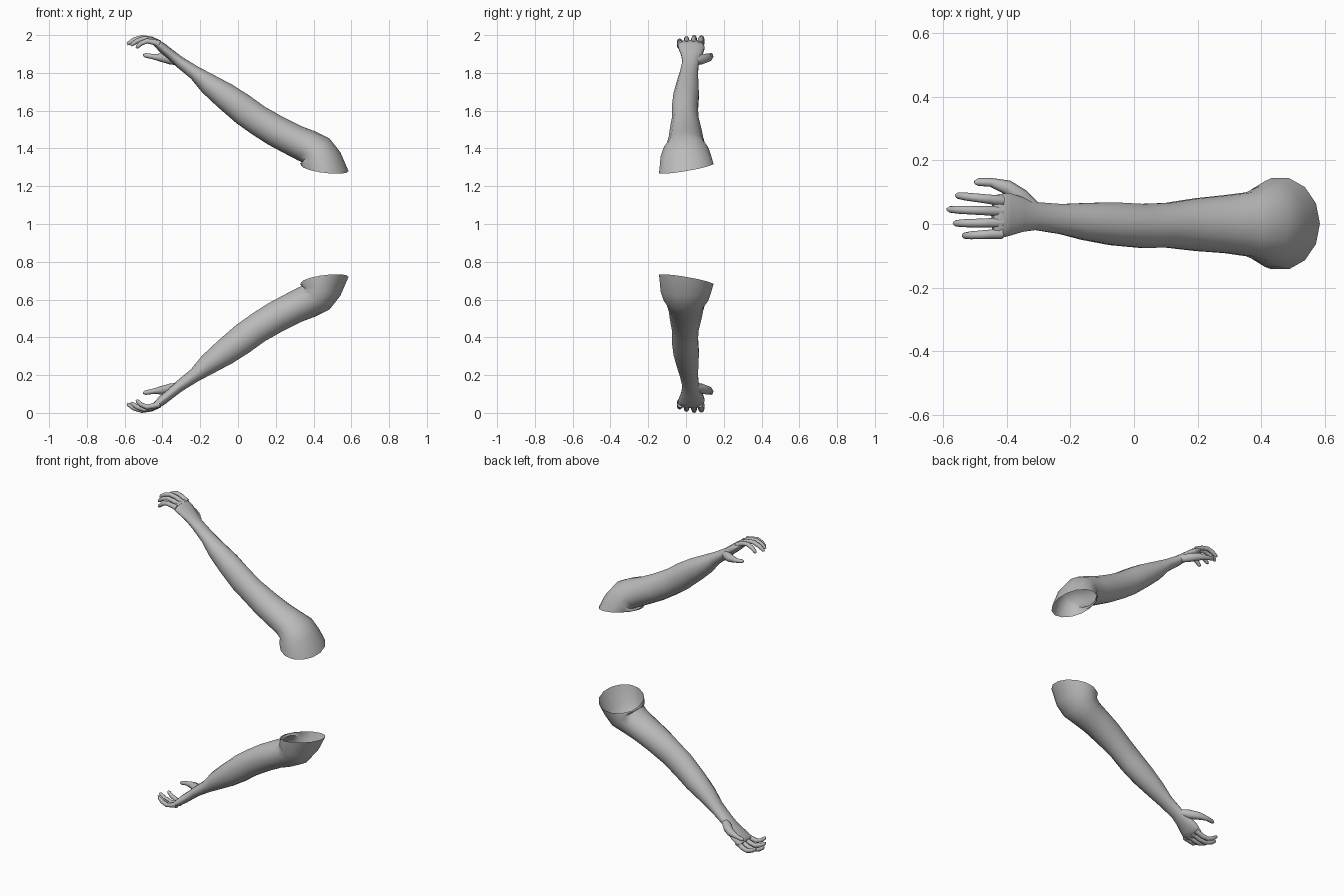
import bpy, bmesh, math
from mathutils import Vector

if "Cube" in bpy.data.objects:
    bpy.data.objects.remove(bpy.data.objects["Cube"])

MID = 1.0  # height of the plane between the two arms
skin = bpy.data.materials.new("plain grey")
skin.diffuse_color = (0.5, 0.5, 0.5, 1)
skin.use_nodes = True
skin.node_tree.nodes["Principled BSDF"].inputs["Base Color"].default_value = skin.diffuse_color


def loft(name, rings, cap_start=True, cap_end=False):
    """Skin a list of point rings; a mirror makes the matching lower part."""
    bm = bmesh.new()
    vs = [[bm.verts.new(p - Vector((0, 0, MID))) for p in r] for r in rings]
    n = len(vs[0])
    for a, b in zip(vs, vs[1:]):
        for i in range(n):
            j = (i + 1) % n
            bm.faces.new((a[i], a[j], b[j], b[i]))
    if cap_start:
        bm.faces.new(vs[0])
    if cap_end:
        bm.faces.new(vs[-1])
    bmesh.ops.recalc_face_normals(bm, faces=bm.faces)
    me = bpy.data.meshes.new(name)
    bm.to_mesh(me)
    bm.free()
    me.materials.append(skin)
    ob = bpy.data.objects.new(name, me)
    ob.location.z = MID
    bpy.context.collection.objects.link(ob)
    bpy.context.view_layer.objects.active = ob
    ob.select_set(True)
    bpy.ops.object.shade_smooth_by_angle(angle=math.radians(60))
    ob.select_set(False)
    m = ob.modifiers.new("lower copy", 'MIRROR')
    m.use_axis = (False, False, True)
    m.use_mirror_merge = False
    return ob


def section(xt, zt, xb, zb, y0, y1, tilt=0.0, n=14):
    """Oval ring between a top point, a bottom point and two side limits."""
    mid = Vector(((xt + xb) / 2, (y0 + y1) / 2, (zt + zb) / 2))
    up = Vector(((xt - xb) / 2, 0, (zt - zb) / 2))
    ring = []
    for i in range(n):
        a = 2 * math.pi * i / n
        y = math.sin(a) * (y1 - y0) / 2
        ring.append(mid + up * math.cos(a) + Vector((0, y, tilt * y)))
    return ring


def tube(path, radii, n=8):
    """Rings around a path running in the xz direction."""
    pts = [Vector(p) for p in path]
    rings = []
    for i, (p, r) in enumerate(zip(pts, radii)):
        d = (pts[min(i + 1, len(pts) - 1)] - pts[max(i - 1, 0)]).normalized()
        u = d.cross(Vector((0, 1, 0))).normalized()
        v = d.cross(u)
        rings.append([p + r * (u * math.cos(2 * math.pi * k / n) + v * math.sin(2 * math.pi * k / n))
                      for k in range(n)])
    return rings


# palm, forearm, upper arm and open shoulder
arm = [
    (-0.440, 1.972, -0.448, 1.948, -0.045, 0.088),
    (-0.420, 1.975, -0.437, 1.935, -0.048, 0.094),
    (-0.385, 1.953, -0.410, 1.907, -0.040, 0.100),
    (-0.340, 1.918, -0.365, 1.870, -0.026, 0.086),
    (-0.295, 1.884, -0.325, 1.832, -0.020, 0.070),
    (-0.210, 1.832, -0.250, 1.770, -0.033, 0.064),
    (-0.130, 1.790, -0.190, 1.697, -0.051, 0.067),
    (-0.030, 1.737, -0.110, 1.622, -0.068, 0.070),
    (0.060, 1.680, -0.010, 1.535, -0.077, 0.065),
    (0.140, 1.622, 0.070, 1.478, -0.076, 0.068),
    (0.240, 1.565, 0.160, 1.420, -0.087, 0.083),
    (0.335, 1.518, 0.250, 1.372, -0.094, 0.093),
    (0.410, 1.490, 0.315, 1.338, -0.104, 0.102),
    (0.485, 1.452, 0.338, 1.328, -0.122, 0.122),
    (0.542, 1.380, 0.328, 1.320, -0.138, 0.138),
    (0.585, 1.280, 0.335, 1.310, -0.146, 0.148, 0.17),
]
loft("arm", [section(*r) for r in arm])

# fingers: base y, tip x, tip y, height shift
fingers = {
    "index_finger": (0.073, -0.560, 0.090, 0.000),
    "middle_finger": (0.040, -0.587, 0.046, 0.002),
    "ring_finger": (0.004, -0.567, 0.002, -0.004),
    "little_finger": (-0.030, -0.538, -0.037, -0.016),
}
for name, (yb, xt, yt, dz) in fingers.items():
    prof = [(0, 1.955), (0.3, 1.978), (0.55, 1.985), (0.8, 1.972), (0.96, 1.954), (1.0, 1.948)]
    path = [(-0.415 + (xt + 0.415) * t, yb + (yt - yb) * t, z + dz * min(1, 3 * t)) for t, z in prof]
    loft(name, tube(path, (0.017, 0.0145, 0.0135, 0.0125, 0.010, 0.005)), True, True)

# thumb
loft("thumb", tube([(-0.315, 0.050, 1.862), (-0.355, 0.083, 1.872), (-0.400, 0.116, 1.880),
                    (-0.450, 0.131, 1.886), (-0.490, 0.132, 1.893), (-0.502, 0.131, 1.895)],
                   (0.022, 0.028, 0.023, 0.014, 0.012, 0.005)), True, True)
